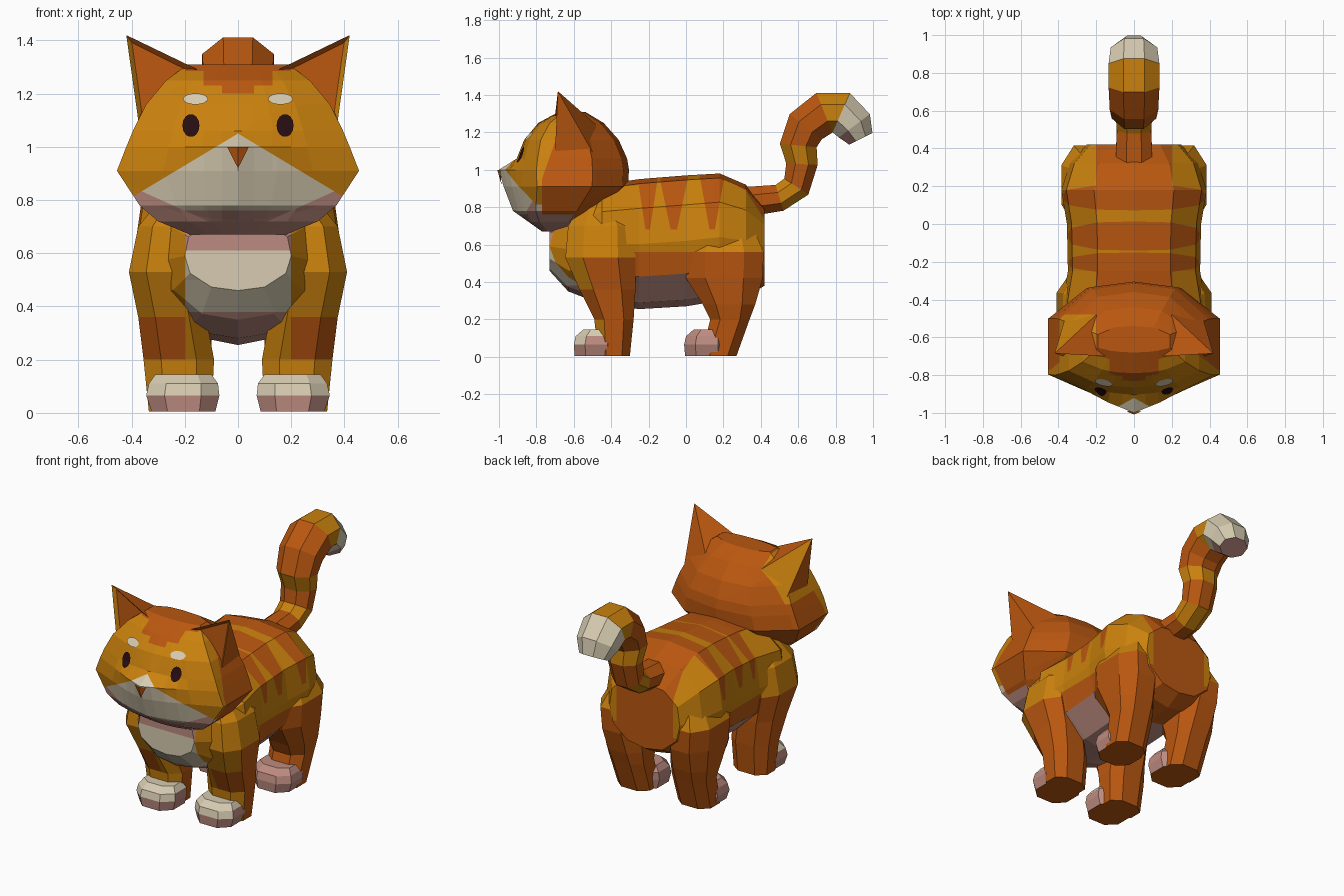
import bpy, bmesh
from math import sin, cos, pi
from mathutils import Vector
from mathutils.bvhtree import BVHTree

cube = bpy.data.objects.get("Cube")
if cube:
    bpy.data.objects.remove(cube, do_unlink=True)


def material(name, rgb):
    m = bpy.data.materials.new(name)
    m.use_nodes = True
    m.diffuse_color = (*rgb, 1)
    m.node_tree.nodes["Principled BSDF"].inputs["Base Color"].default_value = (*rgb, 1)
    return m


MATS = [material("amber fur", (0.59, 0.22, 0.004)),
        material("orange fur", (0.49, 0.095, 0.005)),
        material("cream fur", (0.68, 0.60, 0.44)),
        material("dusty pink", (0.51, 0.26, 0.215)),
        material("eye brown", (0.02, 0.004, 0.006))]
AMBER, ORANGE, CREAM, PINK, DARK = range(5)


def finish(name, bm, rule):
    """Colour every face by a rule and turn the mesh into an object."""
    bm.normal_update()
    for i, f in enumerate(bm.faces):
        f.material_index = rule(f.calc_center_median(), f.normal, i)
    me = bpy.data.meshes.new(name)
    bm.to_mesh(me)
    bm.free()
    for m in MATS:
        me.materials.append(m)
    ob = bpy.data.objects.new(name, me)
    bpy.context.collection.objects.link(ob)
    return ob


def loft(name, rings, rule, cuts=()):
    """Skin closed rings, cut along (point, normal) planes, then colour."""
    bm = bmesh.new()
    rows = [[bm.verts.new(p) for p in r] for r in rings]
    n = len(rows[0])
    for a, b in zip(rows, rows[1:]):
        for i in range(n):
            j = (i + 1) % n
            bm.faces.new((a[i], a[j], b[j], b[i]))
    bm.faces.new(rows[0])
    bm.faces.new(rows[-1])
    bmesh.ops.recalc_face_normals(bm, faces=bm.faces[:])
    for co, no in cuts:
        bmesh.ops.bisect_plane(bm, geom=bm.verts[:] + bm.edges[:] + bm.faces[:],
                               dist=1e-5, plane_co=co, plane_no=no)
    return finish(name, bm, rule)


def mirrored(half):
    return half + [(-u, v) for u, v in half[-2:0:-1]]


def x_cuts(*xs):
    return [((s * x, 0, 0), (1, 0, 0)) for x in xs for s in (-1, 1)]


def y_cuts(*ys):
    return [((0, y, 0), (0, 1, 0)) for y in ys]


def z_cuts(*zs):
    return [((0, 0, z), (0, 0, 1)) for z in zs]


# Body: sections along y (y, half width, top, bottom)
BODY = [(-0.73, .20, .72, .46), (-0.63, .27, .80, .35), (-0.45, .385, .92, .28),
        (-0.25, .35, .95, .255), (0, .355, .97, .27), (.18, .385, .98, .30),
        (.32, .34, .92, .32), (.42, .25, .80, .38)]
SECTION = mirrored([(0, 1), (.55, .93), (.93, .55), (1, 0), (.9, -.5), (.5, -.9), (0, -1)])
body_rings = [[(u * w, y, (t + b) / 2 + v * (t - b) / 2) for u, v in SECTION]
              for y, w, t, b in BODY]
STRIPES = [(-.205, .05), (-.065, .07), (.14, .06)]
TIP, RISE = .60, .33


def body_rule(c, n, i):
    ax = abs(c.x)
    if c.y < -.45:
        if ax > .2:
            return AMBER
        return CREAM if .38 < c.z < .61 else PINK
    if n.z < -.35 and c.z < .45 and c.y < .15:
        return PINK
    if c.z < .56 and c.y < .25:
        return ORANGE
    # saddle over the rump and the nape
    if ax < .2 and (c.y > .15 or c.y < -.2):
        return ORANGE
    if c.y > .25:
        return ORANGE if c.z < .5 else AMBER
    if c.z > .68 and any(abs(c.y - y) < h * (c.z - TIP) / RISE for y, h in STRIPES):
        return ORANGE
    return AMBER


stripe_cuts = [((0, y, TIP), (0, 1, s * h / RISE)) for y, h in STRIPES for s in (-1, 1)]
loft("body", body_rings, body_rule,
     x_cuts(.2) + z_cuts(.38, .5, .56, .61, .68) + y_cuts(-.2, .15, .25) + stripe_cuts)

# Head: sections along z (z, half width, front y, back y, muzzle bulge)
HEAD = [(.67, .18, -.77, -.58, 0), (.72, .30, -.84, -.52, 0), (.78, .37, -.88, -.44, .045),
        (.91, .455, -.90, -.31, .075), (1.0, .42, -.905, -.305, .095),
        (1.06, .395, -.895, -.315, .01), (1.16, .345, -.865, -.36, 0),
        (1.25, .27, -.79, -.44, 0), (1.31, .19, -.68, -.54, 0)]
OUTLINE = mirrored([(0, -1), (.33, -.97), (.62, -.89), (1, -.65), (1, .35), (.55, .9), (0, 1)])


def bulge(u, v):
    return max(0, 1 - 1.5 * abs(u)) if v < 0 else 0


head_rings = [[(u * w, (f + b) / 2 + v * (b - f) / 2 - m * bulge(u, v), z) for u, v in OUTLINE]
              for z, w, f, b, m in HEAD]


def head_rule(c, n, i):
    ax = abs(c.x)
    if c.z < .76 and c.y < -.6:
        return PINK
    if c.y < max(-.77, -.77 + .35 * (c.z - .95)):
        if c.z < .67 + .45 * ax and ax < .36:
            return PINK
        if c.z + .6 * ax < 1.05:
            return CREAM
        marking = any(ax < x and c.z > z for x, z in MARKING)
        return ORANGE if marking else AMBER
    # lone pale patch behind one ear
    if c.x < -.2 and c.z > 1.06 and c.y < -.48:
        return AMBER
    return ORANGE


MARKING = [(.06, 1.2), (.13, 1.23), (.2, 1.285)]
head = loft("head", head_rings, head_rule,
            [((0, 0, 1.05), (s * .6, 0, 1)) for s in (-1, 1)]
            + [((0, 0, .67), (s * .45, 0, 1)) for s in (-1, 1)]
            + [((0, -.77, .95), (0, 1, -.35))] + y_cuts(-.77, -.6, -.48)
            + z_cuts(.76, 1.2, 1.23, 1.285) + x_cuts(.06, .13, .2))

# Face details: thin plates laid on the head surface
tree = BVHTree.FromPolygons([v.co.copy() for v in head.data.vertices],
                            [tuple(p.vertices) for p in head.data.polygons])


def plate(name, points, colour):
    cx = sum(p[0] for p in points) / len(points)
    cz = sum(p[1] for p in points) / len(points)
    bm = bmesh.new()
    vs = []
    for x, z in points + [(cx, cz)]:
        hit = tree.ray_cast(Vector((x + 1e-4, -2, z)), Vector((0, 1, 0)))[0]
        vs.append(bm.verts.new((x, hit.y - .009, z)))
    for a, b in zip(vs[:-1], vs[1:-1] + vs[:1]):
        f = bm.faces.new((a, b, vs[-1]))
        f.normal_update()
        if f.normal.y > 0:
            f.normal_flip()
    finish(name, bm, lambda c, n, i: colour)


def oval(x, z, rx, rz, n=14):
    return [(x + rx * cos(2 * pi * k / n), z + rz * sin(2 * pi * k / n)) for k in range(n)]


for side, s in (("left", 1), ("right", -1)):
    plate(side + "_eye", oval(s * .177, 1.08, .032, .043), DARK)
    plate(side + "_brow", oval(s * .16, 1.18, .047, .021), CREAM)
plate("nose", [(-.04, .999), (0, .999), (.04, .999), (.013, .945), (0, .92), (-.013, .945)], ORANGE)


# Ears: four-sided spikes with a hollowed front
def ear(name, s):
    bm = bmesh.new()
    tip, *base = [bm.verts.new((s * x, y, z)) for x, y, z in (
        (.42, -.685, 1.42), (.15, -.70, 1.29), (.375, -.70, 1.10),
        (.36, -.48, 1.06), (.20, -.48, 1.24))]
    for a, b in zip(base, base[1:] + base[:1]):
        bm.faces.new((tip, a, b))
    bm.faces.new(base)
    bmesh.ops.recalc_face_normals(bm, faces=bm.faces[:])
    front = min(bm.faces, key=lambda f: f.normal.y)
    bmesh.ops.inset_region(bm, faces=[front], thickness=.035, depth=-.02)

    def rule(c, n, i):
        pale_rim = n.y < -.2 and c.x * s > .355
        pale_back = s < 0 and n.y > .3
        return AMBER if pale_rim or pale_back else ORANGE
    finish(name, bm, rule)


# Legs and paws: chamfered boxes stacked in z (z, inner x, outer x, front y, back y)
OCT = [(1, -.5), (1, .5), (.5, 1), (-.5, 1), (-1, .5), (-1, -.5), (-.5, -1), (.5, -1)]


def stack(rows, s, dy=0):
    return [[(s * ((a + b) / 2 + u * (b - a) / 2), (f + k) / 2 + v * (k - f) / 2 + dy, z)
             for u, v in OCT] for z, a, b, f, k in rows]


FRONT_LEG = [(.82, .14, .28, -.56, -.36), (.70, .16, .375, -.63, -.28),
             (.53, .15, .41, -.645, -.27), (.36, .12, .375, -.57, -.27),
             (.20, .09, .355, -.49, -.28), (.005, .10, .335, -.47, -.30)]
REAR_LEG = [(.78, .14, .27, .12, .32), (.56, .12, .385, .0, .415),
            (.42, .11, .375, 0, .41), (.28, .10, .36, .09, .37),
            (.20, .10, .345, .13, .34), (.005, .10, .33, .08, .27)]
PAW = [(.005, .085, .325, -.595, -.36), (.065, .07, .345, -.60, -.36),
       (.11, .075, .335, -.59, -.36), (.145, .10, .31, -.55, -.39)]


def front_leg_rule(c, n, i):
    if c.z > .53:
        return AMBER
    banded = .2 < c.z < .36 and abs(c.x) > .2
    return AMBER if n.y < -.3 and not banded else ORANGE


def rear_leg_rule(c, n, i):
    return AMBER if c.z > .56 and abs(c.x) > .2 else ORANGE


def front_paw_rule(c, n, i):
    if n.z < -.6:
        return ORANGE
    return CREAM if n.z > .5 or (n.y < -.4 and c.z > .065) else PINK


def rear_paw_rule(c, n, i):
    return ORANGE if n.z < -.6 else PINK


for side, s in (("left", 1), ("right", -1)):
    ear(side + "_ear", s)
    loft(side + "_front_leg", stack(FRONT_LEG, s), front_leg_rule, x_cuts(.2))
    loft(side + "_rear_leg", stack(REAR_LEG, s), rear_leg_rule, x_cuts(.2))
    loft(side + "_front_paw", stack(PAW, s), front_paw_rule)
    loft(side + "_rear_paw", stack(PAW, s, .59), rear_paw_rule)

# Tail: octagonal tube along a hooked path (y, z, radius)
TAIL = [(.33, .83, .08), (.50, .85, .073), (.59, .91, .078), (.62, 1.03, .085),
        (.60, 1.13, .10), (.64, 1.23, .11), (.74, 1.305, .116), (.83, 1.305, .116),
        (.90, 1.235, .105), (.935, 1.165, .07)]
BANDS = [ORANGE, AMBER, ORANGE, AMBER, ORANGE, ORANGE, AMBER, CREAM, CREAM, PINK]
tail_rings = []
for k, (y, z, r) in enumerate(TAIL):
    a, b = TAIL[max(k - 1, 0)], TAIL[min(k + 1, len(TAIL) - 1)]
    t = Vector((b[0] - a[0], b[1] - a[1])).normalized()
    angles = [pi * (j + .5) / 4 for j in range(8)]
    tail_rings.append([((1.1 * r + .018) * cos(g), y - t.y * 1.07 * r * sin(g),
                        z + t.x * 1.07 * r * sin(g)) for g in angles])


def tail_rule(c, n, i):
    return PINK if c.y > .8 and c.z < 1.2 else BANDS[i // 8]


loft("tail", tail_rings, tail_rule)
